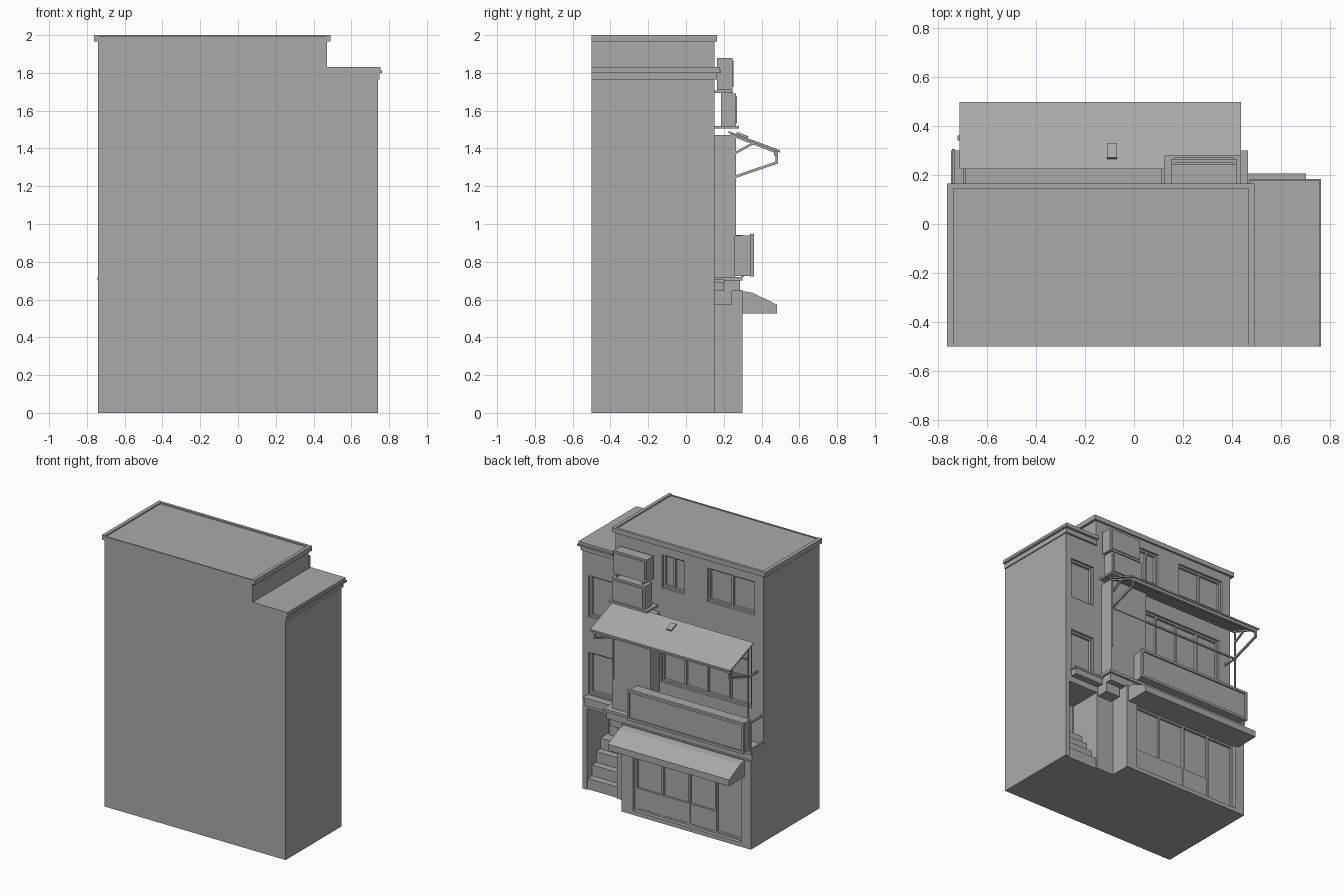
import bpy
import bmesh
from mathutils import Vector

cube = bpy.data.objects.get("Cube")
if cube:
    bpy.data.objects.remove(cube, do_unlink=True)

GREY = (0.4, 0.4, 0.4, 1)
mat = bpy.data.materials.new("plain grey")
mat.use_nodes = True
mat.diffuse_color = GREY
mat.node_tree.nodes["Principled BSDF"].inputs["Base Color"].default_value = GREY


def finish(name, bm):
    bmesh.ops.recalc_face_normals(bm, faces=bm.faces)
    mesh = bpy.data.meshes.new(name)
    bm.to_mesh(mesh)
    bm.free()
    mesh.materials.append(mat)
    obj = bpy.data.objects.new(name, mesh)
    bpy.context.collection.objects.link(obj)
    return obj


def box(name, x, y, z):
    """Box spanning the given (low, high) ranges."""
    bm = bmesh.new()
    bmesh.ops.create_cube(bm, size=1)
    for v in bm.verts:
        v.co = [r[0] if c < 0 else r[1] for c, r in zip(v.co, (x, y, z))]
    return finish(name, bm)


def prism(name, x, profile):
    """Side profile of (y, z) points extruded along x."""
    bm = bmesh.new()
    face = bm.faces.new([bm.verts.new((x[0], y, z)) for y, z in profile])
    ext = bmesh.ops.extrude_face_region(bm, geom=[face])["geom"]
    moved = [g for g in ext if isinstance(g, bmesh.types.BMVert)]
    bmesh.ops.translate(bm, verts=moved, vec=(x[1] - x[0], 0, 0))
    return finish(name, bm)


def bar(name, a, b, t=0.012):
    """Square bar between two points."""
    a, b = Vector(a), Vector(b)
    d = b - a
    bm = bmesh.new()
    bmesh.ops.create_cube(bm, size=1)
    for v in bm.verts:
        v.co = (v.co.x * t, v.co.y * t, v.co.z * d.length)
    obj = finish(name, bm)
    obj.rotation_mode = "QUATERNION"
    obj.rotation_quaternion = d.to_track_quat("Z", "Y")
    obj.location = (a + b) / 2
    return obj


def cut(target, x, y, z):
    """Carve a box-shaped recess."""
    cutter = box("recess_cutter", x, y, z)
    mod = target.modifiers.new("recess", "BOOLEAN")
    mod.operation = "DIFFERENCE"
    mod.solver = "EXACT"
    mod.object = cutter
    bpy.context.view_layer.objects.active = target
    bpy.ops.object.modifier_apply(modifier=mod.name)
    bpy.data.objects.remove(cutter, do_unlink=True)


def window(name, wall, x, z, face, panes, depth=0.035, frame=0.014):
    """Recessed opening with frame rails and mullions."""
    cut(wall, x, (face - depth, face + 0.1), z)
    y = (face - depth - 0.002, face - depth + 0.018)
    for i in range(panes + 1):
        c = x[0] + frame / 2 + (x[1] - x[0] - frame) * i / panes
        box(name + "_mullion", (c - frame / 2, c + frame / 2), y, z)
    box(name + "_sill", x, y, (z[0], z[0] + frame))
    box(name + "_head", x, y, (z[1] - frame, z[1]))


# Main walls: stair wing side and taller main block
body = box("main_walls", (-0.74, 0.74), (-0.5, 0.15), (0, 1.82))
upper = box("top_storey", (-0.74, 0.47), (-0.5, 0.15), (1.6, 1.99))
cut(body, (-0.8, 0.47), (-0.6, 0.3), (1.6, 1.9))

# Windows in the upper floors
window("small_top_window", upper, (-0.09, 0.09), (1.655, 1.9), 0.15, 2)
window("wide_top_window", upper, (-0.665, -0.28), (1.655, 1.9), 0.15, 2)
window("middle_window", body, (-0.64, 0.1), (0.96, 1.42), 0.15, 4)
for z in (0.715, 1.28):
    window("stair_window", body, (0.49, 0.69), (z, z + 0.305), 0.15, 1)

# Entrance recess with steps
cut(body, (0.46, 0.705), (-0.1, 0.3), (-0.1, 0.6))
for i in range(4):
    box("entrance_step", (0.46, 0.705), (-0.1, 0.14 - 0.05 * i), (0.08 * i, 0.08 * (i + 1)))
box("entrance_door", (0.48, 0.685), (-0.1, -0.085), (0.32, 0.58))

# Cornices, stepped outwards on the facade and both ends
box("top_cornice_facade", (-0.762, 0.49), (0.145, 0.165), (1.965, 2))
for a, b in ((-0.762, -0.735), (0.465, 0.49)):
    box("top_cornice_end", (a, b), (-0.5, 0.165), (1.965, 2))
box("top_back_rim", (-0.74, 0.47), (-0.5, -0.49), (1.98, 1.995))
box("wing_roof_slab", (0.47, 0.755), (-0.5, 0.178), (1.808, 1.832))
box("wing_cornice", (0.47, 0.748), (-0.5, 0.165), (1.765, 1.808))
box("wing_cornice_lip", (0.47, 0.762), (-0.5, 0.184), (1.8, 1.812))

# Shop front
shop = box("shop_front", (-0.74, 0.315), (0.14, 0.3), (0, 0.65))
window("shop_window", shop, (-0.66, 0.225), (0.03, 0.53), 0.3, 4, 0.045)
box("shop_stall_riser", (-0.43, 0.225), (0.25, 0.27), (0.03, 0.19))

# Ledges above shop and entrance
box("shop_ledge_lower", (-0.74, 0.45), (0.14, 0.285), (0.645, 0.7))
box("shop_ledge_upper", (-0.745, 0.465), (0.14, 0.3), (0.7, 0.72))
box("entrance_ledge", (0.42, 0.69), (0.14, 0.2), (0.645, 0.7))
box("entrance_ledge_lip", (0.42, 0.7), (0.14, 0.205), (0.69, 0.705))
box("ledge_bracket", (0.33, 0.45), (0.14, 0.24), (0.575, 0.65))

# Solid lower awning
prism("shop_awning", (-0.69, 0.3),
      [(0.29, 0.525), (0.29, 0.645), (0.35, 0.637), (0.483, 0.572), (0.483, 0.525)])

# Sign box with raised rim
box("sign_box", (-0.71, 0.22), (0.26, 0.348), (0.725, 0.94))
for z in (0.722, 0.928):
    box("sign_rim_rail", (-0.72, 0.23), (0.34, 0.36), (z, z + 0.018))
for x in (-0.72, 0.214):
    box("sign_rim_post", (x, x + 0.016), (0.34, 0.36), (0.722, 0.946))
for z in (0.735, 0.935):
    bar("sign_stay", (-0.735, 0.15, z), (-0.735, 0.3, z))
bar("sign_stay_post", (-0.735, 0.3, 0.72), (-0.735, 0.3, 0.94))

# Projecting shaft with two rooftop-style units above it
box("bay_shaft", (0.11, 0.42), (0.14, 0.26), (0.72, 1.47))
box("unit_shelf", (0.125, 0.435), (0.14, 0.28), (1.505, 1.52))
for y, z in ((0.185, 1.52), (0.165, 1.71)):
    box("cooling_unit", (0.15, 0.42), (y, y + 0.08), (z, z + 0.17))
    box("cooling_unit_panel", (0.165, 0.405), (y + 0.08, y + 0.086), (z + 0.015, z + 0.155))
for x in (0.18, 0.39):
    bar("unit_mount", (x, 0.14, 1.7), (x, 0.25, 1.7))

# Upper sheet awning with front beam and a patch
prism("sheet_awning", (-0.71, 0.435),
      [(0.225, 1.482), (0.225, 1.492), (0.498, 1.39), (0.498, 1.378)])
prism("awning_patch", (-0.11, -0.07),
      [(0.265, 1.475), (0.27, 1.488), (0.33, 1.465), (0.325, 1.45)])
box("awning_beam", (-0.7, 0.425), (0.465, 0.487), (1.362, 1.385))

# Awning brackets and tie rail
for x in (-0.69, 0.41):
    bar("awning_strut", (x, 0.26, 1.25), (x, 0.48, 1.325), 0.014)
    bar("awning_drop", (x, 0.48, 1.32), (x, 0.48, 1.38), 0.014)
    bar("awning_brace", (x, 0.26, 1.375), (x, 0.36, 1.43))
    bar("awning_rafter", (x, 0.235, 1.475), (x, 0.48, 1.38), 0.014)
    bar("awning_post", (x, 0.26, 0.94), (x, 0.26, 1.475), 0.01)
bar("awning_tie_rail", (-0.7, 0.26, 1.245), (0.42, 0.26, 1.245))
bar("awning_back_rail", (-0.7, 0.245, 1.47), (0.42, 0.245, 1.47))
for x in (-0.69, 0.41):
    bar("wall_tie", (x, 0.14, 1.245), (x, 0.26, 1.245))
